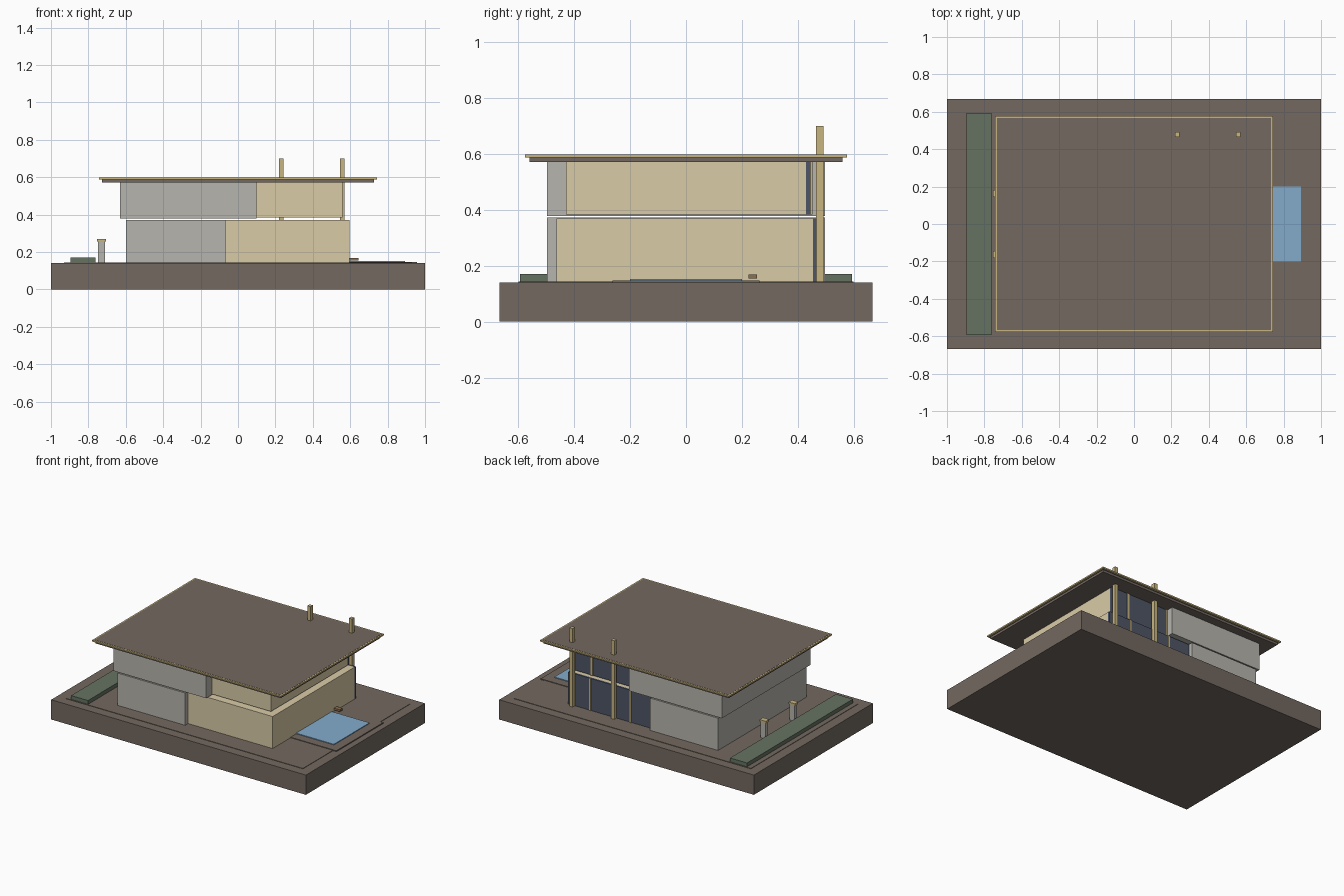
import bpy, bmesh

if "Cube" in bpy.data.objects:
    bpy.data.objects.remove(bpy.data.objects["Cube"])


def material(name, rgb):
    m = bpy.data.materials.new(name)
    m.diffuse_color = (*rgb, 1)
    m.use_nodes = True
    m.node_tree.nodes["Principled BSDF"].inputs["Base Color"].default_value = m.diffuse_color
    return m


STONE = material("brown_stone", (0.17, 0.14, 0.115))
CREAM = material("cream_wall", (0.70, 0.60, 0.39))
GREY = material("grey_wall", (0.47, 0.46, 0.42))
GOLD = material("gold_trim", (0.58, 0.46, 0.22))
GLASS = material("dark_glass", (0.075, 0.09, 0.13))
WATER = material("water", (0.23, 0.41, 0.60))
GREEN = material("hedge_green", (0.13, 0.17, 0.12))
WOOD = material("wood", (0.26, 0.16, 0.085))


def box(name, x, y, z, mat):
    """Box from (min, max) ranges along each axis."""
    bm = bmesh.new()
    bmesh.ops.create_cube(bm, size=1)
    for v in bm.verts:
        v.co = [r[0] if c < 0 else r[1] for c, r in zip(v.co, (x, y, z))]
    me = bpy.data.meshes.new(name)
    bm.to_mesh(me)
    bm.free()
    me.materials.append(mat)
    ob = bpy.data.objects.new(name, me)
    bpy.context.collection.objects.link(ob)
    return ob


def around(c, size):
    return (c - size / 2, c + size / 2)


# Plot and thin paving
box("base", (-1, 1), (-0.667, 0.667), (0, 0.14), STONE)
box("paving", (-0.93, 0.93), (-0.6, 0.6), (0.139, 0.143), STONE)

# Ground floor
box("ground_grey_block", (-0.6, -0.067), (-0.497, 0.497), (0.14, 0.372), GREY)
box("ground_cream_block", (-0.067, 0.597), (-0.464, 0.454), (0.143, 0.37), CREAM)
box("ground_glass", (-0.067, 0.597), (0.454, 0.468), (0.143, 0.37), GLASS)

# Upper floor, separated by a shadow gap
box("upper_grey_block", (-0.63, 0.098), (-0.497, 0.497), (0.379, 0.573), GREY)
box("upper_cream_block", (0.098, 0.56), (-0.43, 0.43), (0.383, 0.573), CREAM)
box("upper_glass", (0.098, 0.56), (0.43, 0.446), (0.383, 0.573), GLASS)

# Window mullions
for i, mx in enumerate((0.105, 0.425)):
    box(f"ground_mullion_{i}", around(mx, 0.013), (0.466, 0.474), (0.143, 0.37), GOLD)
    box(f"upper_mullion_{i}", around(mx, 0.013), (0.444, 0.452), (0.383, 0.573), GOLD)

# Roof: lower slab, wider top plate and four gold edge strips
box("roof_slab", (-0.727, 0.727), (-0.56, 0.56), (0.572, 0.59), STONE)
box("roof_plate", (-0.732, 0.732), (-0.567, 0.567), (0.588, 0.599), STONE)
for side, s in (("low", -1), ("high", 1)):
    box(f"roof_edge_x_{side}", around(0.737 * s, 0.01), (-0.577, 0.577), (0.588, 0.598), GOLD)
    box(f"roof_edge_y_{side}", (-0.732, 0.732), around(0.572 * s, 0.01), (0.588, 0.598), GOLD)

# Tall rear columns passing through the roof
for i, cx in enumerate((0.231, 0.558)):
    box(f"rear_column_{i}", around(cx, 0.025), around(0.479, 0.027), (0.14, 0.7), GOLD)

# Pool, deck and small bench
box("pool_deck", (0.53, 0.957), (-0.263, 0.263), (0.14, 0.147), STONE)
box("pool_water", (0.593, 0.893), (-0.2, 0.2), (0.145, 0.152), WATER)
box("bench", (0.595, 0.643), (0.223, 0.254), (0.154, 0.168), WOOD)

# Hedge and gate posts
box("hedge", (-0.895, -0.762), (-0.594, 0.594), (0.14, 0.17), GREEN)
for i, s in enumerate((-1, 1)):
    py = 0.163 * s
    box(f"gate_post_{i}", around(-0.73, 0.038), around(py, 0.03), (0.14, 0.258), GREY)
    box(f"gate_cap_{i}", around(-0.73, 0.048), around(py, 0.038), (0.256, 0.27), GOLD)
